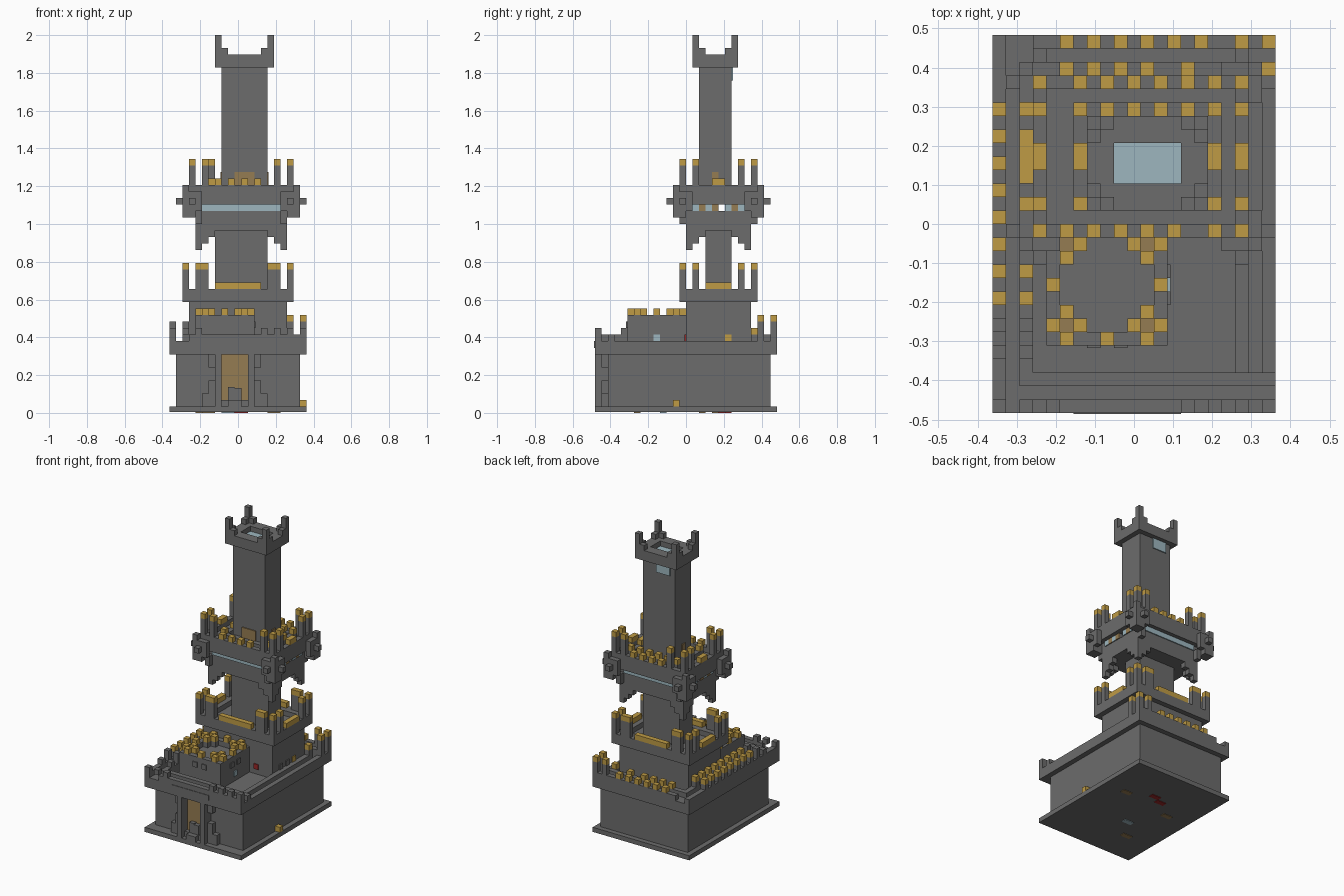
import bpy
import bmesh
from mathutils import Matrix, Vector

if "Cube" in bpy.data.objects:
    bpy.data.objects.remove(bpy.data.objects["Cube"], do_unlink=True)

UNIT = 2 / 58                      # one building block
ORIGIN = Vector((10.5, 14, 0))     # block coordinates of the centre
SLIM = 0.2                         # thickness of a painted plate, in blocks

PALETTE = {
    "stone": (0.15, 0.15, 0.15), "gold": (0.52, 0.33, 0.06),
    "glass": (0.34, 0.47, 0.52), "wood": (0.30, 0.20, 0.085),
    "red": (0.32, 0.02, 0.02),
}
materials = {}
for label, rgb in PALETTE.items():
    mat = bpy.data.materials.new(label)
    mat.use_nodes = True
    mat.diffuse_color = (*rgb, 1)
    mat.node_tree.nodes["Principled BSDF"].inputs["Base Color"].default_value = (*rgb, 1)
    materials[label] = mat
SLOTS = list(PALETTE)


class Part:
    """One object assembled from blocks on the grid."""

    def __init__(self, name):
        self.name, self.bm = name, bmesh.new()

    def box(self, xs, ys, zs, color="stone"):
        low, high = (Vector(c) for c in zip(xs, ys, zs))
        place = Matrix.Translation(((low + high) / 2 - ORIGIN) * UNIT)
        size = Matrix.Diagonal((*((high - low) * UNIT), 1))
        made = bmesh.ops.create_cube(self.bm, size=1, matrix=place @ size)
        for face in {f for v in made["verts"] for f in v.link_faces}:
            face.material_index = SLOTS.index(color)

    def ring(self, xs, ys, zs, wide=1):
        (left, right), (front, back) = xs, ys
        self.box(xs, (front, front + wide), zs)
        self.box(xs, (back - wide, back), zs)
        for x in (left, right - wide):
            self.box((x, x + wide), (front + wide, back - wide), zs)

    def merlon(self, x, y, base, top, cap="gold"):
        if top - base > 1:
            self.box((x, x + 1), (y, y + 1), (base, top - 1))
        self.box((x, x + 1), (y, y + 1), (top - 1, top), cap)

    def finish(self):
        mesh = bpy.data.meshes.new(self.name)
        self.bm.to_mesh(mesh)
        self.bm.free()
        for label in SLOTS:
            mesh.materials.append(materials[label])
        obj = bpy.data.objects.new(self.name, mesh)
        bpy.context.collection.objects.link(obj)


# Base slab with small coloured patches underneath
base = Part("base_slab")
base.box((0, 21), (0, 28), (SLIM / 2, 1))
for x, y, color in ((8, 19, "red"), (10, 20, "red"), (15, 18, "wood"),
                    (8, 10, "glass"), (5, 6, "wood"), (4, 16, "wood")):
    base.box((x, x + 2), (y, y + 1), (0, SLIM / 2), color)
base.merlon(20, 12, 1, 2)
base.finish()

# Curtain wall with overhanging walkway and double parapet
wall = Part("curtain_wall")
wall.box((1, 20), (2, 27), (1, 9))
wall.box((0, 21), (0, 28), (9, 10))
wall.box((0, 3), (0, 28), (10, 11))
wall.box((3, 21), (0, 3), (10, 11))
wall.box((3, 21), (25, 28), (10, 11))
wall.box((20, 21), (3, 25), (10, 11))
wall.box((18, 19), (3, 25), (10, 11))
for x in (0, 2):
    wall.box((x, x + 1), (x, 28 - x), (11, 12))
for y in (0, 2, 25, 27):
    wall.box((3, 21), (y, y + 1), (11, 12))
wall.finish()

crown = Part("curtain_merlons")
for x in (0, 2):
    for y in range(8, 23, 2):
        crown.merlon(x, y, 12, 14)
    for y in (4, 6):
        crown.merlon(x, y, 12, 14 if y == 6 else 13, "stone")
for x in (5, 7, 9, 11, 13, 15):
    crown.merlon(x, 27, 12, 13)
for x in (5, 7, 9, 11, 14):
    crown.merlon(x, 25, 12, 13)
for x, y in ((18, 27), (20, 27), (20, 25)):
    crown.merlon(x, y, 11, 15)
crown.merlon(18, 24, 10, 13)
for x in (0, 2, 4, 14, 16, 18, 20):
    crown.merlon(x, 0, 12, 13, "stone")
crown.finish()

# Gate portal: stepped buttresses, arch, wooden door and steps
gate = Part("gate_portal")
for side in (-1, 1):
    for near, far, top in ((2, 3, 10), (3, 4, 5), (4, 5, 3)):
        xs = sorted((10 + side * near, 10 + side * far))
        gate.box(xs, (0 if near == 2 else 1, 2), (1, top))
    gate.box(sorted((10 + side * 3, 10 + side * 4)), (1, 2), (7, 9))
gate.box((8, 12), (0, 2), (9, 10))
gate.box((6, 14), (-SLIM / 2, 0), (10, 11))
gate.box((8, 12), (2 - SLIM, 2), (2, 9), "wood")
gate.box((8, 12), (1, 2), (1, 2))
gate.box((9, 11), (0, 1), (1, 2))
for x in (9, 10):
    gate.box((x, x + 1), (1, 2), (2, 4 - (x - 9) * SLIM))
gate.finish()

# Gatehouse with capped corner turrets and small windows
house = Part("gatehouse")
house.box((4, 13), (5, 14), (10, 14))
house.ring((4, 13), (5, 14), (14, 15))
for x in (5, 11):
    for y in (6, 12):
        for dx, dy in ((-1, 0), (1, 0), (0, -1), (0, 1)):
            house.merlon(x + dx, y + dy, 14, 16)
        house.box((x, x + 1), (y, y + 1), (14, 15), "wood")
for x, y in ((8, 5), (4, 9), (12, 9), (8, 13)):
    house.merlon(x, y, 15, 16)
for x in (6, 8):
    house.box((x + 1, x + 2), (5 - SLIM, 5), (13, 14))
for y in (8, 10):
    house.box((13, 13 + SLIM), (y, y + 1), (13, 14))
house.box((13, 13 + SLIM), (9, 10), (11, 12), "glass")
house.finish()

# Keep with its crenellated gallery
keep = Part("keep")
keep.box((3, 18), (14, 24), (10, 17))
keep.box((2, 19), (13, 25), (17, 18))
keep.ring((2, 19), (13, 25), (18, 19), 2)
keep.box((14, 15), (14 - SLIM, 14), (11, 12), "red")
for y, color in ((16, "stone"), (18, "stone"), (20, "gold")):
    keep.box((18, 18 + SLIM), (y, y + 1), (11, 12), color)
for y in (13, 24):
    for x in (2, 4, 5, 15, 16, 18):
        keep.merlon(x, y, 19, 23)
    keep.box((7, 14), (y, y + 1), (19, 20), "gold")
for x in (2, 18):
    for y in (15, 22):
        keep.merlon(x, y, 19, 23)
    keep.box((x, x + 1), (17, 21), (19, 20), "gold")
keep.finish()

# Shaft between keep and deck
shaft = Part("shaft")
shaft.box((7, 15), (17, 21), (18, 29))
shaft.finish()

# Overhanging deck: hanging stepped arches, window band and rim
deck = Part("deck")
deck.box((4, 18), (14, 24), (28, 31))
for ys in ((14, 19), (20, 24)):
    deck.box((4, 18), ys, (31, 32))
deck.box((3, 19), (13, 25), (32, 34))
deck.ring((3, 19), (13, 25), (34, 35))
deck.ring((6, 17), (15, 23), (34, 35))
for step in range(3):
    for x in (4 + step, 17 - step):
        for y in (14, 23):
            deck.box((x, x + 1), (y, y + 1), (25 + step, 28))
    for y in (14 + step, 23 - step):
        for x in (4, 17):
            if step:
                deck.box((x, x + 1), (y, y + 1), (25 + step, 28))
for y in (14 - SLIM, 24):
    deck.box((5, 17), (y, y + SLIM), (31, 32), "glass")
for x in (4 - SLIM, 18):
    for y in range(15, 23):
        if y != 19:
            color = "wood" if y in (16, 18, 21) else "glass"
            deck.box((x, x + SLIM), (y, y + 1), (31, 32), color)
deck.finish()

# Pronged corner ornaments on the deck
knobs = Part("deck_corner_knobs")
for sx in (-1, 1):
    for sy in (-1, 1):
        def prong(a, b, c, d, zs):
            xs = sorted((11 + sx * a, 11 + sx * b))
            ys = sorted((19 + sy * c, 19 + sy * d))
            knobs.box(xs, ys, zs)
        prong(7, 9, 5, 7, (30, 34))
        prong(8, 9, 4, 5, (31, 34))
        prong(6, 7, 6, 7, (31, 34))
        prong(8, 9, 6, 7, (34, 35))
        prong(9, 10, 5, 6, (32, 33))
        prong(7, 8, 7, 8, (32, 33))
        prong(6, 7, 5, 6, (29, 31))
knobs.finish()

# Deck merlons: tall at the corners, low in between
teeth = Part("deck_merlons")
for y, xs in ((13, (3, 5, 7, 9, 11, 13, 16, 18)), (24, (3, 6, 8, 10, 12, 14, 16, 18))):
    for x in xs:
        teeth.merlon(x, y, 35, 36 if 6 < x < 15 else 39)
for x in (3, 18):
    for y in (15, 22):
        teeth.merlon(x, y, 35, 39)
for x in (3, 6, 16, 18):
    teeth.box((x, x + 1), (18, 20), (35, 36), "gold")
for x in (6, 16):
    teeth.merlon(x, 15, 35, 36)
for x in range(6, 17, 2):
    teeth.merlon(x, 22, 35, 36)
teeth.finish()

# High tower with open lookout
tower = Part("high_tower")
tower.box((8, 15), (16, 21), (34, 53))
tower.ring((7, 16), (15, 22), (53, 55), 2)
tower.box((9, 14), (17, 20), (53, 54), "glass")
for x, inner in ((7, 8), (15, 14)):
    for y, beside in ((15, 16), (21, 20)):
        tower.box((x, x + 1), (y, y + 1), (55, 58))
        tower.box((inner, inner + 1), (y, y + 1), (55, 56))
        tower.box((x, x + 1), (beside, beside + 1), (55, 56))
tower.box((9, 12), (21, 21 + SLIM), (51, 53), "glass")
tower.box((10, 13), (16 - SLIM, 16), (34, 37), "wood")
for x in (8 - SLIM, 15):
    tower.box((x, x + SLIM), (18, 19), (34, 37), "wood")
tower.finish()
